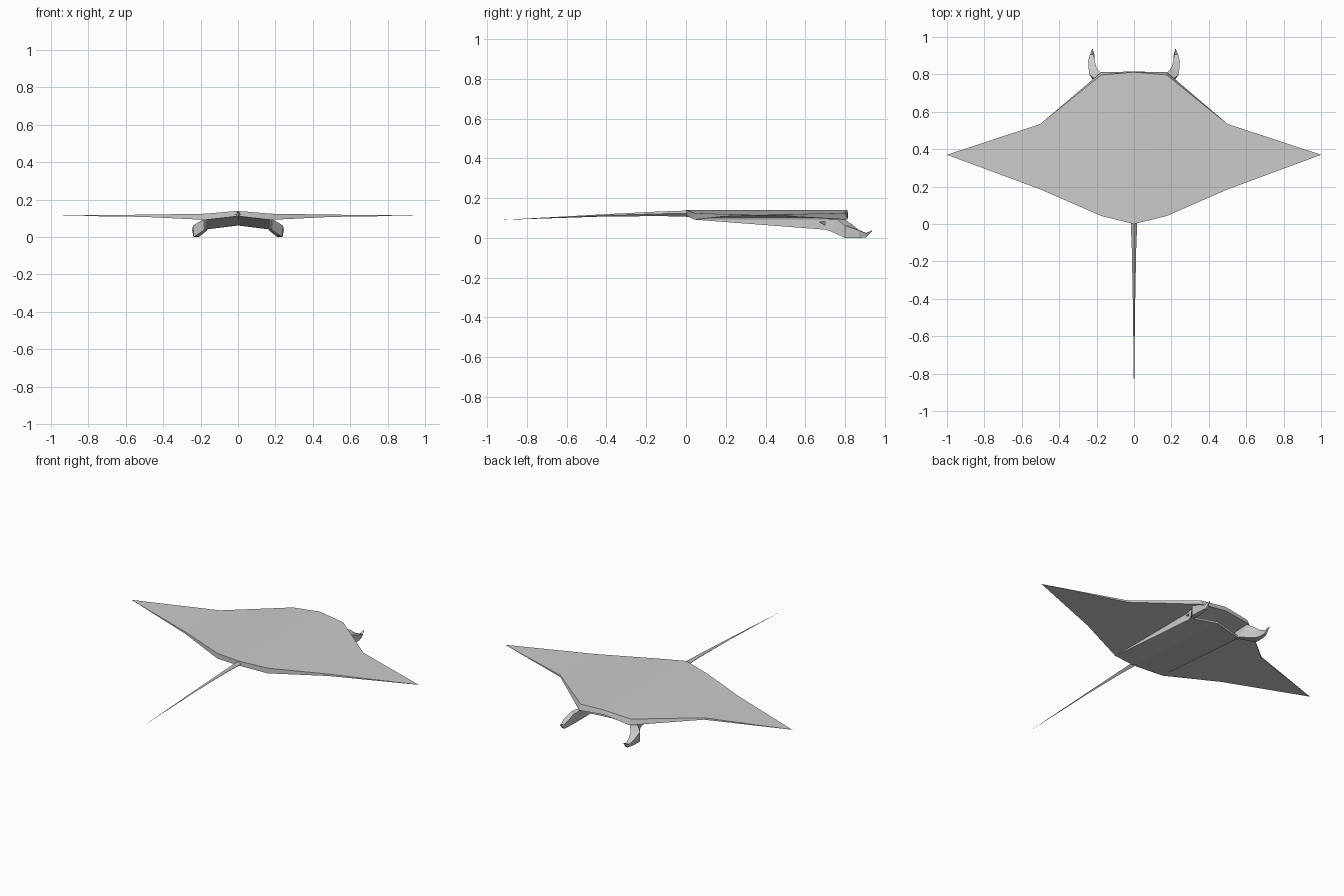
import bpy, bmesh, math

cube = bpy.data.objects.get("Cube")
if cube:
    bpy.data.objects.remove(cube, do_unlink=True)

grey = bpy.data.materials.new("plain grey")
grey.use_nodes = True
COLOUR = (0.6, 0.6, 0.6, 1)
grey.diffuse_color = COLOUR
grey.node_tree.nodes["Principled BSDF"].inputs["Base Color"].default_value = COLOUR


def loft(name, rings, caps=(True, True), mirror=False, smooth=False):
    """Skin a list of equal rings; a one-point ring makes a tip."""
    bm = bmesh.new()
    rows = [[bm.verts.new(p) for p in ring] for ring in rings]
    for a, b in zip(rows, rows[1:]):
        n = max(len(a), len(b))
        for i in range(n):
            j = (i + 1) % n
            if len(b) == 1:
                bm.faces.new((a[i], a[j], b[0]))
            else:
                bm.faces.new((a[i], a[j], b[j], b[i]))
    for row, cap in zip((rows[0], rows[-1]), caps):
        if cap and len(row) > 2:
            bm.faces.new(row)
    bmesh.ops.recalc_face_normals(bm, faces=bm.faces)
    mesh = bpy.data.meshes.new(name)
    bm.to_mesh(mesh)
    bm.free()
    mesh.materials.append(grey)
    obj = bpy.data.objects.new(name, mesh)
    bpy.context.collection.objects.link(obj)
    if mirror:
        obj.modifiers.new("Mirror", 'MIRROR')
    if smooth:
        bpy.ops.object.select_all(action='DESELECT')
        obj.select_set(True)
        bpy.context.view_layer.objects.active = obj
        bpy.ops.object.shade_smooth_by_angle(angle=math.radians(30))
    return obj


def slab(x, back, front, top, low, lean=0.0):
    """Cross-section of the flat body at one x."""
    return [(x, back, top), (x, front, top), (x, front + lean, low), (x, back, low)]


# Flat body disc, arched across its width
half = [(0.0, 0.0, 0.812, 0.14, 0.112, 0.003),
        (0.175, 0.043, 0.797, 0.125, 0.092, 0.015),
        (0.5, 0.185, 0.535, 0.12, 0.108, 0.0)]
stations = [(-s[0],) + s[1:] for s in half[:0:-1]] + half
loft("body", [slab(*s) for s in stations], smooth=True)

# Pointed wing tips
loft("wing_tips", [slab(*half[-1]), [(1.0, 0.37, 0.115)]],
     caps=(False, False), mirror=True)


# Wedge-shaped belly that deepens toward the mouth
def belly(x, back, back_z, lip, lip_z, front, front_z):
    return [(x, back, back_z), (x, lip, lip_z), (x, lip, lip_z + 0.012),
            (x, lip - 0.05, front_z - 0.012), (x, front, front_z)]


side = (0.043, 0.092, 0.72, 0.04, 0.80, 0.092)
loft("belly", [belly(-0.175, *side),
               belly(0.0, 0.0, 0.112, 0.74, 0.062, 0.812, 0.112),
               belly(0.175, *side)])

# Curled fins beside the mouth
loft("head_fins", [
    [(0.165, 0.70, 0.042), (0.18, 0.70, 0.042), (0.18, 0.70, 0.092), (0.165, 0.70, 0.092)],
    [(0.165, 0.735, 0.036), (0.183, 0.72, 0.036), (0.19, 0.76, 0.092), (0.17, 0.80, 0.092)],
    [(0.205, 0.835, 0.004), (0.238, 0.80, 0.0), (0.24, 0.80, 0.062), (0.20, 0.835, 0.068)],
    [(0.212, 0.87, 0.0), (0.235, 0.87, 0.0), (0.245, 0.87, 0.038), (0.21, 0.87, 0.04)],
    [(0.212, 0.905, 0.002), (0.228, 0.905, 0.002), (0.236, 0.905, 0.023), (0.216, 0.905, 0.025)],
    [(0.222, 0.94, 0.04)],
], mirror=True)


# Long whip tail with a diamond cross-section
def diamond(y, w, top, low):
    mid = (top + low) / 2
    return [(-w, y, mid), (0, y, top), (w, y, mid), (0, y, low)]


loft("tail", [diamond(0.02, 0.018, 0.138, 0.106),
              diamond(-0.13, 0.012, 0.133, 0.11),
              diamond(-0.43, 0.006, 0.118, 0.107),
              [(0, -0.94, 0.09)]])
